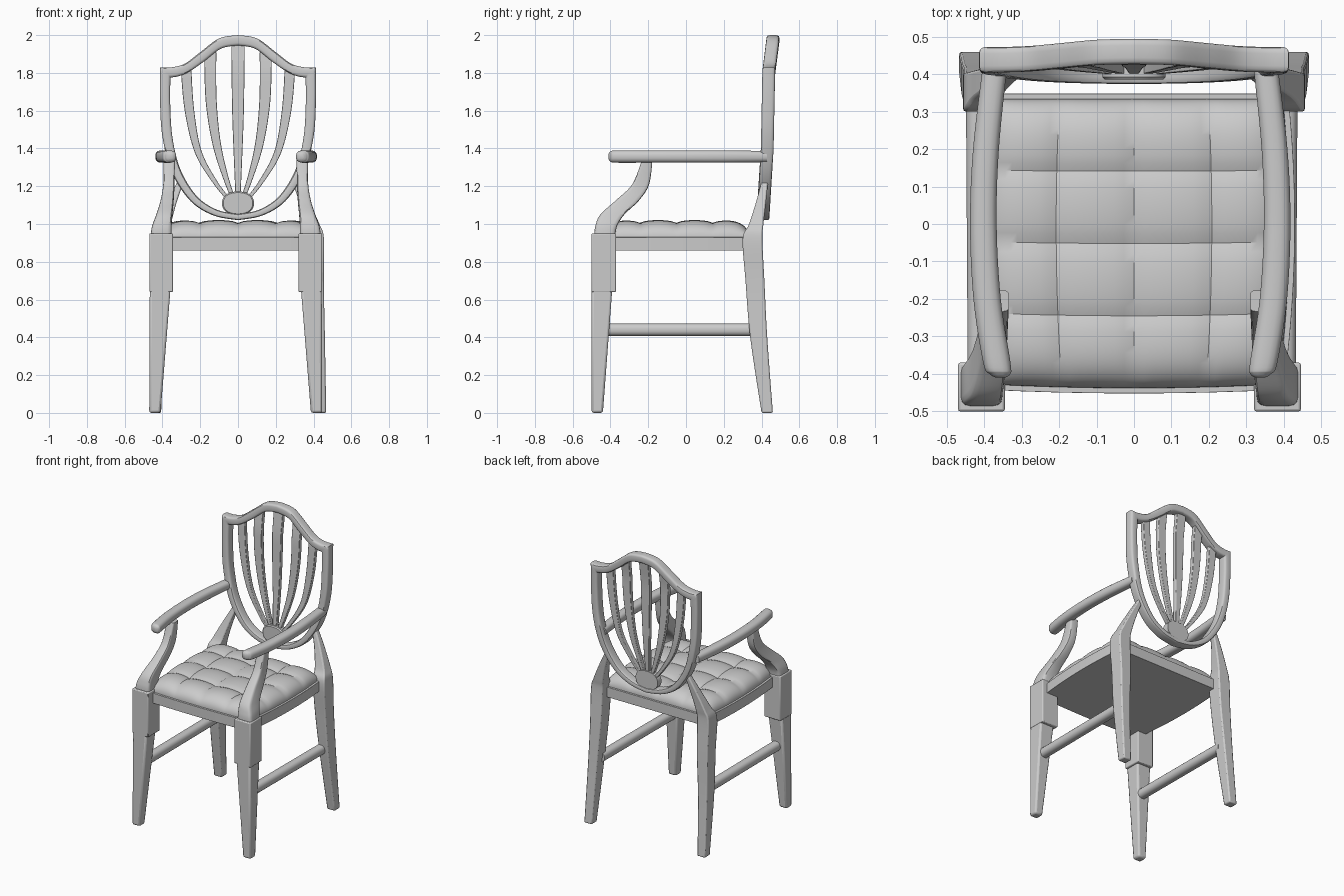
import bpy, bmesh, math
from mathutils import Vector

if "Cube" in bpy.data.objects:
    bpy.data.objects.remove(bpy.data.objects["Cube"])

X, Y, Z = Vector((1, 0, 0)), Vector((0, 1, 0)), Vector((0, 0, 1))
SQUARE = [(-1, -1), (1, -1), (1, 1), (-1, 1)]


def rounded(power, n=16):
    """Superellipse cross-section: power 2 is round, higher is squarer."""
    pts = []
    for i in range(n):
        a = 2 * math.pi * (i + 0.5) / n
        c, s = math.cos(a), math.sin(a)
        pts.append((math.copysign(abs(c) ** (2 / power), c),
                    math.copysign(abs(s) ** (2 / power), s)))
    return pts


def spline(rows, steps=6):
    """Catmull-Rom through rows of any width."""
    rows = [Vector(r) for r in rows]
    out = []
    for i in range(len(rows) - 1):
        p1, p2 = rows[i], rows[i + 1]
        p0, p3 = rows[max(i - 1, 0)], rows[min(i + 2, len(rows) - 1)]
        for k in range(steps):
            t = k / steps
            out.append(0.5 * (2 * p1 + (p2 - p0) * t + (2 * p0 - 5 * p1 + 4 * p2 - p3) * t * t
                              + (3 * p1 - p0 - 3 * p2 + p3) * t ** 3))
    return out + [rows[-1]]


def finish(name, bm, mirror=False, shift=0.0, bevel=0.0):
    bmesh.ops.recalc_face_normals(bm, faces=bm.faces)
    mesh = bpy.data.meshes.new(name)
    bm.to_mesh(mesh)
    bm.free()
    ob = bpy.data.objects.new(name, mesh)
    bpy.context.collection.objects.link(ob)
    ob.location.x = shift
    bpy.ops.object.select_all(action='DESELECT')
    ob.select_set(True)
    bpy.context.view_layer.objects.active = ob
    bpy.ops.object.shade_smooth_by_angle(angle=math.radians(35))
    if bevel:
        mod = ob.modifiers.new("soft_edges", 'BEVEL')
        mod.width, mod.segments = bevel, 2
        mod.limit_method, mod.angle_limit = 'ANGLE', math.radians(40)
    if mirror:
        ob.modifiers.new("mirror", 'MIRROR')
    return ob


def loft(name, rings, profile, caps=True, **kw):
    """Skin rings of (centre, u vector, v vector)."""
    bm = bmesh.new()
    loops = [[bm.verts.new(c + u * a + v * b) for a, b in profile] for c, u, v in rings]
    n = len(profile)
    for r, s in zip(loops, loops[1:]):
        for i in range(n):
            bm.faces.new((r[i], r[(i + 1) % n], s[(i + 1) % n], s[i]))
    if caps:
        bm.faces.new(loops[0])
        bm.faces.new(loops[-1])
    return finish(name, bm, **kw)


def rod(name, rows, profile, v=Y, smooth=True, **kw):
    """Rows are x, y, z, half width along x, half depth along v."""
    rows = spline(rows) if smooth else rows
    return loft(name, [(Vector(r[:3]), X * r[3], v * r[4]) for r in rows], profile, **kw)


# Front legs: square block over a tapered foot
rod("front_leg_block", [(.395, -.435, .64, .0625, .065), (.395, -.435, .95, .0625, .065)],
    SQUARE, smooth=False, mirror=True, shift=-.012, bevel=.006)
rod("front_leg", [(.428, -.47, 0, .03, .03), (.40, -.445, .66, .055, .055)],
    SQUARE, smooth=False, mirror=True, shift=-.012, bevel=.012)

# Back legs sweep backwards at the foot and reach up to the shield
rod("back_leg", [(.437, .43, 0, .03, .03), (.425, .385, .4, .035, .045), (.412, .365, .7, .042, .05),
                 (.41, .352, .92, .045, .052), (.393, .372, 1.0, .038, .038),
                 (.345, .40, 1.13, .025, .025), (.295, .42, 1.24, .016, .016)],
    SQUARE, mirror=True, bevel=.008)

# Side stretchers
rod("side_stretcher", [(.405, -.43, .44, .033, .033), (.41, .37, .44, .033, .033)],
    rounded(2.4), v=Z, smooth=False, mirror=True, shift=-.006)

# Arms and their curved supports
rod("arm", [(.346, -.41, 1.357, .012, .014), (.348, -.40, 1.357, .028, .027),
            (.356, -.37, 1.357, .037, .033), (.382, -.2, 1.357, .037, .033),
            (.392, 0, 1.357, .036, .033), (.385, .2, 1.357, .035, .033), (.36, .43, 1.357, .033, .03)],
    rounded(2.6), v=Z, mirror=True, shift=-.01)
rod("arm_support", [(.395, -.43, .94, .056, .056), (.391, -.422, .99, .052, .058),
                    (.378, -.39, 1.05, .043, .064), (.363, -.31, 1.125, .035, .062),
                    (.354, -.24, 1.21, .03, .045), (.352, -.205, 1.34, .03, .028)],
    rounded(6), mirror=True, shift=-.012)


# Seat: bowed frame and tufted cushion share one footprint
def seat_sheet(inset, height, n=48):
    bm = bmesh.new()
    bmesh.ops.create_grid(bm, x_segments=n, y_segments=n, size=1)
    for vert in bm.verts:
        u, v = (math.sin(c * math.pi / 2) for c in vert.co[:2])
        half = .405 + .006 * v + .024 * (1 - v * v) - inset
        y = -.047 + v * (.395 - inset) - .01 * (1 - v) / 2 * (1 - u * u)
        vert.co = (u * half, y, height(u, v))
    return bm


def tufts(u, v):
    edge = (max(0, 1 - u ** 8) * max(0, 1 - v ** 8)) ** .4
    bump = [abs(math.sin(2 * math.pi * c)) ** .6 for c in (u, v)]
    return .925 + edge * (.066 + .015 * sum(bump))


frame = seat_sheet(.0, lambda u, v: .93)
base = bmesh.ops.extrude_face_region(frame, geom=frame.faces[:], use_keep_orig=True)
for g in base["geom"]:
    if isinstance(g, bmesh.types.BMVert):
        g.co.z = .86
finish("seat_frame", frame, bevel=.004)
finish("seat_cushion", seat_sheet(.014, tufts))


# Shield back: leans and curves with height
def back_y(z):
    knots = [(1.0, .405), (1.4, .43), (1.8, .438), (2.01, .465)]
    for (z0, y0), (z1, y1) in zip(knots, knots[1:]):
        if z <= z1:
            return y0 + (y1 - y0) * (z - z0) / (z1 - z0)
    return knots[-1][1]


# Outer x, z then inner x, z
top = [(0, 2.0, 0, 1.945), (.10, 1.983, .09, 1.928), (.20, 1.91, .18, 1.86),
       (.28, 1.85, .26, 1.805), (.35, 1.83, .315, 1.782), (.413, 1.83, .357, 1.775)]
side = [(.413, 1.83, .357, 1.775), (.413, 1.65, .359, 1.65), (.40, 1.46, .347, 1.46),
        (.35, 1.27, .305, 1.29), (.25, 1.12, .22, 1.15), (.13, 1.045, .115, 1.077), (0, 1.02, 0, 1.052)]
rings = []
for ox, oz, ix, iz in spline(top) + spline(side)[1:]:
    o, i = Vector((ox, 0, oz)), Vector((ix, 0, iz))
    mid = (o + i) / 2
    mid.y = back_y(mid.z)
    rings.append((mid, (o - i) / 2, Y * .034))
loft("shield_frame", rings, rounded(4.5), caps=False, mirror=True)


# Splats fan out from the oval at the foot of the shield (x, z, half width)
def splat(name, pts, **kw):
    rows = spline(pts)
    rings = []
    for k, (x, z, w) in enumerate(rows):
        a, b = rows[max(k - 1, 0)], rows[min(k + 1, len(rows) - 1)]
        t = Vector((b[0] - a[0], 0, b[1] - a[1])).normalized()
        rings.append((Vector((x, back_y(z), z)), Vector((t.z, 0, -t.x)) * w, Y * .014))
    loft(name, rings, SQUARE, bevel=.003, **kw)


splat("centre_splat", [(0, 1.12, .012), (0, 1.3, .02), (0, 1.6, .031), (0, 1.965, .036)])
splat("inner_splat", [(.022, 1.13, .01), (.06, 1.23, .014), (.112, 1.42, .022),
                      (.142, 1.65, .029), (.147, 1.91, .032)], mirror=True)
splat("outer_splat", [(.045, 1.125, .009), (.12, 1.22, .012), (.21, 1.38, .018),
                      (.257, 1.6, .025), (.275, 1.82, .028)], mirror=True)

# Oval at the foot of the shield
rod("oval_medallion", [(0, .385, 1.11, .078, .056), (0, .392, 1.11, .085, .062),
                       (0, .435, 1.11, .085, .062)], rounded(2.3, 32), v=Z, smooth=False)
